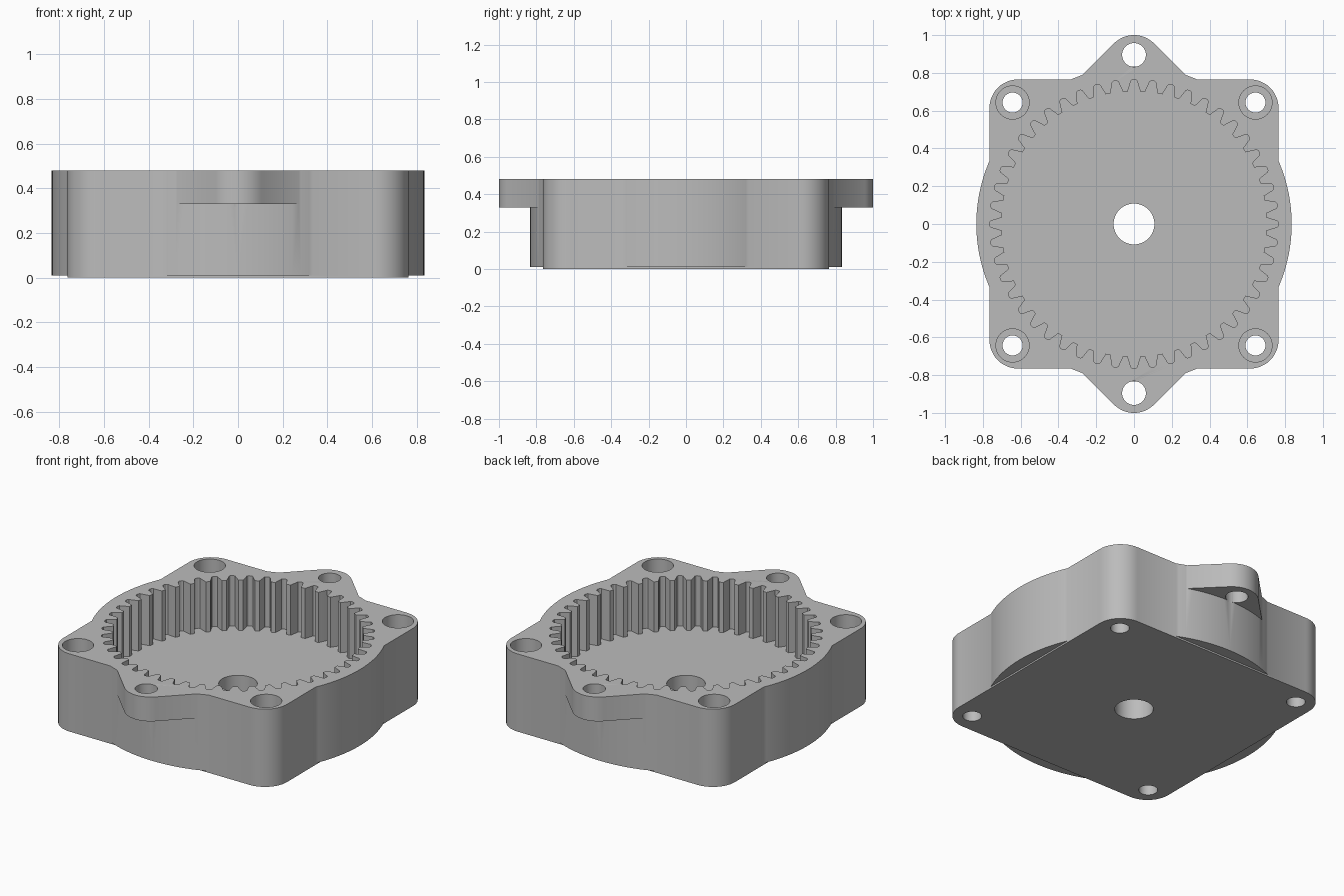
import bpy, bmesh, math
from math import sin, cos, pi, radians

cube = bpy.data.objects.get("Cube")
if cube:
    bpy.data.objects.remove(cube, do_unlink=True)

TOP = 0.48       # housing height
FLOOR = 0.17     # floor of the gear cavity
HALF = 0.765     # half width of the square body
TEETH = 48

grey = bpy.data.materials.new("plain grey")
grey.use_nodes = True
COLOUR = (0.5, 0.5, 0.5, 1)
grey.diffuse_color = COLOUR
grey.node_tree.nodes["Principled BSDF"].inputs["Base Color"].default_value = COLOUR


def arc(cx, cy, r, start, end, steps):
    """Points along an arc, angles in degrees."""
    angles = [radians(start + (end - start) * i / steps) for i in range(steps + 1)]
    return [(cx + r * cos(a), cy + r * sin(a)) for a in angles]


def circle(cx, cy, r, steps=48):
    return arc(cx, cy, r, 0, 360, steps)[:-1]


def prism(name, outline, z0, z1):
    """Extrude a counter-clockwise outline between two heights."""
    bm = bmesh.new()
    base = bm.faces.new([bm.verts.new((x, y, z0)) for x, y in outline])
    up = bmesh.ops.extrude_face_region(bm, geom=[base])
    verts = [v for v in up["geom"] if isinstance(v, bmesh.types.BMVert)]
    bmesh.ops.translate(bm, vec=(0, 0, z1 - z0), verts=verts)
    bmesh.ops.recalc_face_normals(bm, faces=bm.faces)
    mesh = bpy.data.meshes.new(name)
    bm.to_mesh(mesh)
    bm.free()
    mesh.materials.append(grey)
    obj = bpy.data.objects.new(name, mesh)
    bpy.context.collection.objects.link(obj)
    return obj


def combine(target, other, operation):
    """Apply a boolean and remove the second solid."""
    mod = target.modifiers.new(operation.title(), "BOOLEAN")
    mod.object, mod.operation, mod.solver = other, operation, "EXACT"
    bpy.context.view_layer.objects.active = target
    bpy.ops.object.modifier_apply(modifier=mod.name)
    bpy.data.objects.remove(other, do_unlink=True)


# Square body with rounded corners
R = 0.15
square = []
for k, (sx, sy) in enumerate([(1, 1), (-1, 1), (-1, -1), (1, -1)]):
    square += arc(sx * (HALF - R), sy * (HALF - R), R, 90 * k, 90 * k + 90, 12)
housing = prism("gear_housing", square, 0, TOP)

# Round bulge, just clear of the underside
combine(housing, prism("round_bulge", circle(0, 0, 0.835, 128), 0.01, TOP), "UNION")

# Mounting ears, front and back, each with a bolt hole
for side in (1, -1):
    tip = arc(0, 0.85, 0.15, 45, 135, 16)
    outline = [(-0.462, 0.6), (0.462, 0.6)] + tip
    outline = [(side * x, side * y) for x, y in outline]
    ear = prism("mounting_ear", outline, 0.33, TOP)
    combine(ear, prism("ear_hole", circle(0, side * 0.895, 0.063), 0.2, 0.6), "DIFFERENCE")
    combine(housing, ear, "UNION")
    combine(housing, prism("ear_hole", circle(0, side * 0.895, 0.063), 0.32, 0.6), "DIFFERENCE")

# Toothed cavity: (fraction of a tooth pitch, radius), a gap centred on zero
tooth = [(-0.29, 0.722), (-0.22, 0.74), (-0.17, 0.758), (-0.08, 0.764), (0.08, 0.764),
         (0.17, 0.758), (0.22, 0.74), (0.29, 0.722), (0.36, 0.703), (0.64, 0.703)]
gear = []
for k in range(TEETH):
    for frac, r in tooth:
        a = 2 * pi * (k + frac) / TEETH
        gear.append((r * cos(a), r * sin(a)))
combine(housing, prism("gear_cavity", gear, FLOOR, 0.6), "DIFFERENCE")

# Shaft hole through the floor
combine(housing, prism("shaft_hole", circle(0, 0, 0.108, 64), -0.1, 0.3), "DIFFERENCE")

# Counterbored corner bolt holes
for sx in (1, -1):
    for sy in (1, -1):
        x, y = sx * 0.643, sy * 0.643
        combine(housing, prism("bolt_hole", circle(x, y, 0.053), -0.1, 0.6), "DIFFERENCE")
        combine(housing, prism("counterbore", circle(x, y, 0.088), 0.33, 0.6), "DIFFERENCE")

# Smooth curved walls, sharp rims
bpy.ops.object.select_all(action="DESELECT")
housing.select_set(True)
bpy.context.view_layer.objects.active = housing
bpy.ops.object.shade_smooth_by_angle(angle=radians(30))
